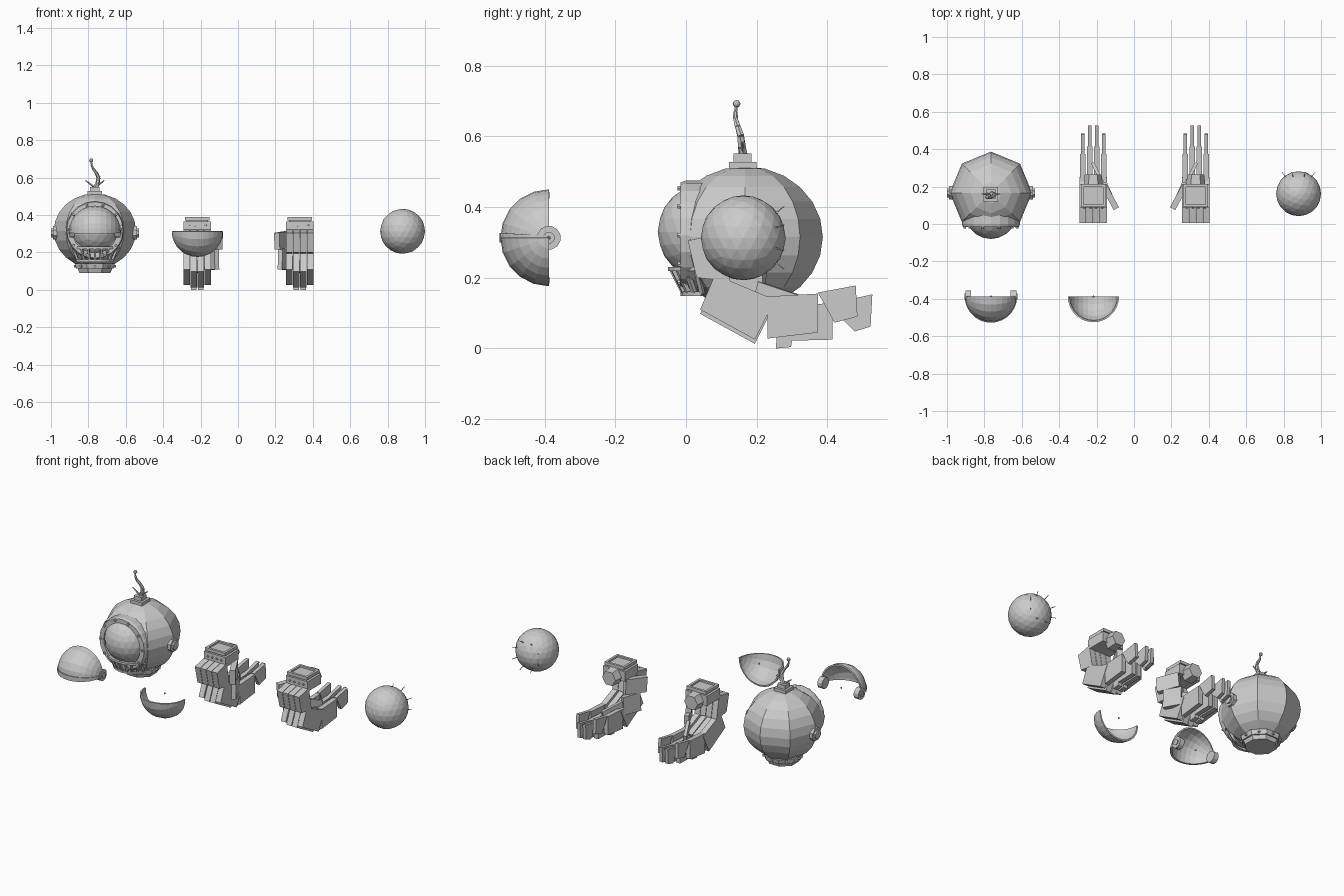
import bpy, bmesh, math
from mathutils import Matrix, Vector

if "Cube" in bpy.data.objects:
    bpy.data.objects.remove(bpy.data.objects["Cube"])

V = Vector


def finish(name, bm):
    bmesh.ops.recalc_face_normals(bm, faces=bm.faces)
    me = bpy.data.meshes.new(name)
    bm.to_mesh(me)
    bm.free()
    ob = bpy.data.objects.new(name, me)
    bpy.context.collection.objects.link(ob)
    return ob


def box(bm, c, s, rot=Matrix()):
    bmesh.ops.create_cube(bm, size=1, matrix=Matrix.Translation(c) @ rot @ Matrix.Diagonal((*s, 1)))


def bar(bm, p, q, w, h):
    p, q = V(p), V(q)
    d = q - p
    box(bm, (p + q) / 2, (w, d.length, h), d.to_track_quat('Y', 'Z').to_matrix().to_4x4())


def rod(bm, p, q, r1, r2, n=8):
    p, q = V(p), V(q)
    d = q - p
    m = Matrix.Translation((p + q) / 2) @ d.to_track_quat('Z', 'Y').to_matrix().to_4x4() @ Matrix.Rotation(math.pi / n, 4, 'Z')
    bmesh.ops.create_cone(bm, cap_ends=True, segments=n, radius1=r1, radius2=r2, depth=d.length, matrix=m)


def plate(bm, x, w, pts):
    a = [bm.verts.new((x - w / 2, *p)) for p in pts]
    b = [bm.verts.new((x + w / 2, *p)) for p in pts]
    n = len(pts)
    bm.faces.new(a)
    bm.faces.new(b)
    for i in range(n):
        bm.faces.new((a[i], a[(i + 1) % n], b[(i + 1) % n], b[i]))


def sweep(bm, prof, path, closed):
    # path(t, u, v) places each profile point; t runs over stations
    ts, place = path
    rows = [[bm.verts.new(place(t, u, v)) for u, v in prof] for t in ts]
    n = len(prof)
    for i in range(len(rows) if closed else len(rows) - 1):
        a, b = rows[i], rows[(i + 1) % len(rows)]
        for j in range(n):
            bm.faces.new((a[j], a[(j + 1) % n], b[(j + 1) % n], b[j]))
    if not closed:
        bm.faces.new(rows[0])
        bm.faces.new(rows[-1])


# ---- helmet
HX, HY, HZ = -0.765, 0.167, 0.315
bm = bmesh.new()
bmesh.ops.create_uvsphere(bm, u_segments=8, v_segments=12, radius=0.22,
                          matrix=Matrix.Translation((HX, HY, HZ)) @ Matrix.Diagonal((1, 1, 0.91, 1)))
finish("helmet_shell", bm)

# neck ring with bolts
bm = bmesh.new()
rod(bm, (HX, HY, 0.113), (HX, HY, 0.14), 0.108, 0.115)
rod(bm, (HX, HY, 0.09), (HX, HY, 0.116), 0.09, 0.1)
for i in range(8):
    a = i * math.pi / 4
    d = V((math.cos(a), math.sin(a), 0))
    c = V((HX, HY, 0.127))
    rod(bm, c + d * 0.09, c + d * 0.113, 0.008, 0.008, 6)
finish("neck_ring", bm)

# side knobs
bm = bmesh.new()
for s in (-1, 1):
    for a, b, r in ((0.18, 0.224, 0.04), (0.22, 0.235, 0.026)):
        rod(bm, (HX + s * a, HY, 0.305), (HX + s * b, HY, 0.305), r, r)
finish("side_knobs", bm)

# window dome and its frame
WY, WZ = 0.057, 0.33
bm = bmesh.new()
bmesh.ops.create_icosphere(bm, subdivisions=3, radius=0.137, matrix=Matrix.Translation((HX, WY, WZ)))
bmesh.ops.bisect_plane(bm, geom=bm.verts[:] + bm.edges[:] + bm.faces[:], plane_co=(0, 0.04, 0),
                       plane_no=(0, 1, 0), clear_outer=True)
finish("window_dome", bm)

bm = bmesh.new()
ring = [i * math.tau / 20 for i in range(20)]
sweep(bm, [(0.122, -0.015), (0.15, -0.015), (0.155, 0.0), (0.155, 0.065), (0.122, 0.065)],
      (ring, lambda t, u, v: (HX + u * math.cos(t), v, 0.32 + u * math.sin(t))), True)
for i in range(10):
    t = i * math.tau / 10
    x, z = HX + 0.14 * math.cos(t), 0.32 + 0.14 * math.sin(t)
    rod(bm, (x, 0, z), (x, -0.024, z), 0.009, 0.007, 6)
finish("window_frame", bm)

# slatted grille below the window
bm = bmesh.new()
arc = [math.radians(-60 + 15 * i) for i in range(9)]
for r, z in ((0.148, 0.225), (0.112, 0.155)):
    sweep(bm, [(r - 0.014, z - 0.006), (r + 0.003, z - 0.006), (r + 0.003, z + 0.006), (r - 0.014, z + 0.006)],
          (arc, lambda t, u, v: (HX + u * math.sin(t), 0.1 - u * math.cos(t), v)), False)
for t in arc:
    s, c = math.sin(t), math.cos(t)
    bar(bm, (HX + 0.142 * s, 0.1 - 0.142 * c, 0.225), (HX + 0.107 * s, 0.1 - 0.107 * c, 0.155), 0.012, 0.012)
finish("front_grille", bm)

# antenna on a stepped base
bm = bmesh.new()
box(bm, (HX, 0.16, 0.518), (0.078, 0.078, 0.02))
box(bm, (HX, 0.16, 0.538), (0.05, 0.05, 0.026))
finish("antenna_base", bm)
bm = bmesh.new()
cord = [(-0.765, 0.163, 0.54), (-0.75, 0.158, 0.57), (-0.746, 0.155, 0.6), (-0.758, 0.147, 0.626),
        (-0.776, 0.14, 0.65), (-0.784, 0.14, 0.67), (-0.784, 0.143, 0.69)]
for i in range(6):
    rod(bm, cord[i], cord[i + 1], 0.014 - 0.0017 * i, 0.0115 - 0.0015 * i, 6)
for s in (-1, 1):
    rod(bm, (HX, 0.16, 0.548), (HX + s * 0.05, 0.16, 0.585), 0.007, 0.003, 5)
bmesh.ops.create_icosphere(bm, subdivisions=2, radius=0.011, matrix=Matrix.Translation((-0.785, 0.143, 0.692)))
finish("antenna_cord", bm)


# ---- eyelids: quarter-sphere shells with poles on the hinge axis
def eyelid(name, c, up):
    bm = bmesh.new()
    bmesh.ops.create_uvsphere(bm, u_segments=20, v_segments=14, radius=0.137, matrix=Matrix.Rotation(math.pi / 2, 4, 'Y'))
    for no in ((0, 1, 0), (0, 0, -up)):
        bmesh.ops.bisect_plane(bm, geom=bm.verts[:] + bm.edges[:] + bm.faces[:], dist=1e-5,
                               plane_co=(0, 0, 0), plane_no=no, clear_outer=True)
    ob = finish(name, bm)
    ob.location = c
    mod = ob.modifiers.new("thickness", 'SOLIDIFY')
    mod.thickness = 0.009
    bm = bmesh.new()
    bmesh.ops.create_icosphere(bm, subdivisions=1, radius=0.006, matrix=Matrix.Translation(c))
    finish(name + "_pivot", bm)


UP = V((HX, -0.388, 0.313))
eyelid("upper_eyelid", UP, 1)
eyelid("lower_eyelid", V((-0.217, -0.388, 0.313)), -1)

# upper eyelid lip and hinges
bm = bmesh.new()
half = [math.pi * i / 14 for i in range(15)]
sweep(bm, [(0.128, -1), (0.14, -1), (0.14, 1), (0.128, 1)],
      (half, lambda t, u, v: UP + V((u * math.cos(t), -u * math.sin(t), v * (0.005 + 0.009 * math.sin(t))))), False)
finish("eyelid_lip", bm)
bm = bmesh.new()
for s in (-1, 1):
    for a, b, r in ((0.106, 0.137, 0.034), (0.13, 0.142, 0.017)):
        rod(bm, UP + V((s * a, 0.0, 0)), UP + V((s * b, 0.0, 0)), r, r, 12)
finish("eyelid_hinges", bm)

# ---- eyeball with a ring of short spikes at the back
E = V((0.88, 0.162, 0.313))
bm = bmesh.new()
bmesh.ops.create_icosphere(bm, subdivisions=3, radius=0.12, matrix=Matrix.Translation(E))
finish("eyeball", bm)
bm = bmesh.new()
for i in range(8):
    t = (i + 0.5) * math.tau / 8
    d = V((0.64 * math.cos(t), 0.77, 0.64 * math.sin(t)))
    rod(bm, E + d * 0.11, E + d * 0.15, 0.003, 0.0015, 4)
finish("eye_spikes", bm)

# ---- gloves: plate fingers (y, z outlines), outer and centre versions
PALM = [(0.005, 0.305), (0.1, 0.325), (0.125, 0.19), (0.03, 0.2)]
KNUCKLE = [(0.082, 0.209), (0.251, 0.138), (0.195, 0.025), (0.04, 0.11)]
OUTER = [(0.23, 0.147), (0.373, 0.155), (0.373, 0.045), (0.23, 0.028)]
OUTER_TIP = [(0.373, 0.158), (0.48, 0.178), (0.485, 0.09), (0.42, 0.073)]
CENTRE = [(0.257, 0.12), (0.415, 0.128), (0.415, 0.025), (0.3, 0.022), (0.297, 0.004), (0.255, 0.0)]
CENTRE_TIP = [(0.4, 0.125), (0.527, 0.153), (0.522, 0.062), (0.477, 0.048)]


def glove(side, cx, s):
    for i in range(4):
        mid = i in (1, 2)
        x = cx + (i - 1.5) * 0.0375
        bm = bmesh.new()
        dz = -0.012 if mid else 0
        plate(bm, x, 0.035, PALM)
        plate(bm, x, 0.033, [(y, z + dz) for y, z in KNUCKLE])
        plate(bm, x, 0.028, CENTRE if mid else OUTER)
        plate(bm, x, 0.02, CENTRE_TIP if mid else OUTER_TIP)
        finish(f"{side}_finger_{i + 1}", bm)
    # thumb
    bm = bmesh.new()
    for p, q, w, h in (((0.122, 0.085, 0.26), (0.06, 0.2, 0.27), 0.032, 0.09),
                       ((0.105, 0.12, 0.165), (0.06, 0.22, 0.16), 0.026, 0.11),
                       ((0.06, 0.2, 0.16), (0.0, 0.32, 0.12), 0.018, 0.06)):
        bar(bm, (cx + s * p[0], p[1], p[2]), (cx + s * q[0], q[1], q[2]), w, h)
    finish(side + "_thumb", bm)
    # cuff: block, rim, top cap, rear knob and bolts
    bm = bmesh.new()
    box(bm, (cx, 0.152, 0.336), (0.145, 0.125, 0.06))
    box(bm, (cx, 0.152, 0.37), (0.115, 0.1, 0.02))
    for k in (-1, 1):
        box(bm, (cx + k * 0.059, 0.152, 0.381), (0.014, 0.122, 0.018))
        box(bm, (cx, 0.152 + k * 0.054, 0.381), (0.104, 0.014, 0.018))
    rod(bm, (cx, 0.2, 0.325), (cx, 0.265, 0.325), 0.052, 0.045, 6)
    for k in (-0.045, -0.015, 0.015, 0.045):
        rod(bm, (cx + k, 0.1, 0.343), (cx + k, 0.083, 0.343), 0.007, 0.006, 6)
    finish(side + "_cuff", bm)


glove("left_glove", -0.218, 1)
glove("right_glove", 0.33, -1)
